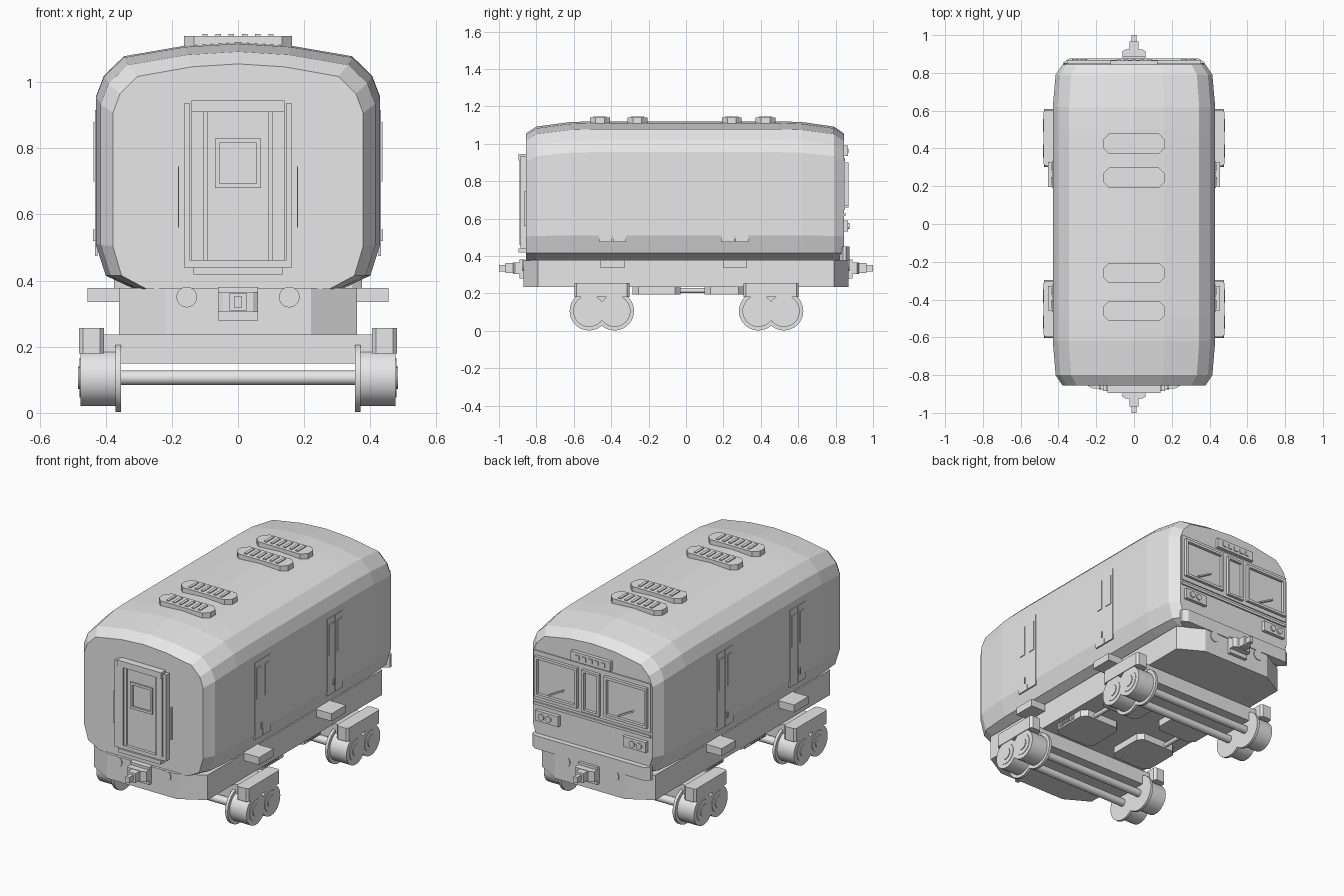
import bpy
import math
from mathutils import Matrix

cube = bpy.data.objects.get("Cube")
if cube:
    bpy.data.objects.remove(cube)

grey = bpy.data.materials.new("plain grey")
grey.use_nodes = True
grey.diffuse_color = (0.8, 0.8, 0.8, 1)
grey.node_tree.nodes["Principled BSDF"].inputs["Base Color"].default_value = (0.8, 0.8, 0.8, 1)


def mesh(name, verts, faces):
    data = bpy.data.meshes.new(name)
    data.from_pydata(verts, [], faces)
    data.materials.append(grey)
    ob = bpy.data.objects.new(name, data)
    bpy.context.collection.objects.link(ob)
    return ob


def loft(name, rings):
    """Skin matching closed rings and cap both ends."""
    n = len(rings[0])
    faces = [(r * n + i, r * n + (i + 1) % n, (r + 1) * n + (i + 1) % n, (r + 1) * n + i)
             for r in range(len(rings) - 1) for i in range(n)]
    faces += [tuple(reversed(range(n))), tuple(range((len(rings) - 1) * n, len(rings) * n))]
    return mesh(name, [v for ring in rings for v in ring], faces)


def slab(name, x, y, z, cx=0, cy=0):
    """Box from (min, max) ranges, with optional cut corners in plan."""
    (a, b), (c, d) = x, y
    plan = [(a, c), (b, c), (b, d), (a, d)]
    if cx:
        plan = [(a + cx, c), (b - cx, c), (b, c + cy), (b, d - cy),
                (b - cx, d), (a + cx, d), (a, d - cy), (a, c + cy)]
    return loft(name, [[(px, py, h) for px, py in plan] for h in z])


def pair(name, x, y, z, cx=0, cy=0):
    """One slab on each side of the centre line."""
    slab("left_" + name, x, y, z, cx, cy)
    slab("right_" + name, (-x[1], -x[0]), y, z, cx, cy)


def rod(name, radius, start, end, axis="x", at=(0, 0), sides=32):
    """Cylinder along x (at = y, z) or along y (at = x, z)."""
    rings = []
    for t in (start, end):
        ring = []
        for i in range(sides):
            a = math.tau * i / sides
            u, v = at[0] + radius * math.cos(a), at[1] + radius * math.sin(a)
            ring.append((t, u, v) if axis == "x" else (u, t, v))
        rings.append(ring if axis == "x" else ring[::-1])
    ob = loft(name, rings)
    bpy.ops.object.select_all(action="DESELECT")
    ob.select_set(True)
    bpy.context.view_layer.objects.active = ob
    bpy.ops.object.shade_smooth_by_angle(angle=math.radians(35))
    return ob


def frame(name, x, z, y, rim):
    """Four thin bars around an opening on an end wall."""
    slab(name + "_top", x, y, (z[1] - rim, z[1]))
    slab(name + "_bottom", x, y, (z[0], z[0] + rim))
    slab(name + "_side_a", (x[0], x[0] + rim), y, (z[0] + rim, z[1] - rim))
    slab(name + "_side_b", (x[1] - rim, x[1]), y, (z[0] + rim, z[1] - rim))


# Body shell, tapered toward both ends
half = [(0.315, 0.375), (0.4, 0.415), (0.43, 0.51), (0.43, 0.955),
        (0.405, 1.02), (0.345, 1.078), (0.16, 1.11), (0, 1.12)]
section = half + [(-x, z) for x, z in half[-2::-1]]
stations = [(-0.855, 0.88, 0.065), (-0.8, 0.965, 0.028), (-0.62, 1, 0.004), (-0.5, 1, 0),
            (0.5, 1, 0), (0.62, 1, 0.004), (0.79, 0.965, 0.028), (0.845, 0.88, 0.065)]
loft("body_shell", [[(x * s, y, z - drop * max(0, z - 0.45) / 0.67) for x, z in reversed(section)]
                    for y, s, drop in stations])

# Underframe with cut corners
slab("underframe", (-0.36, 0.36), (-0.87, 0.87), (0.235, 0.378), 0.14, 0.08)

# Couplers and round lamps on both ends
for end, s in (("front", -1), ("back", 1)):
    def span(a, b):
        return tuple(sorted((a * s, b * s)))
    slab(end + "_coupler_plate", (-0.06, 0.06), span(0.86, 0.89), (0.28, 0.38))
    slab(end + "_coupler_block", (-0.06, 0.06), span(0.88, 0.925), (0.305, 0.365), 0.015, 0.01)
    slab(end + "_coupler_neck", (-0.025, 0.025), span(0.92, 0.965), (0.31, 0.363))
    slab(end + "_coupler_tip", (-0.012, 0.012), span(0.96, 1), (0.318, 0.352))
    for x in (-0.155, 0.155):
        rod(end + "_lamp", 0.031, *span(0.865, 0.875), "y", (x, 0.35))

# Roof vents with slats
for y in (-0.46, -0.26, 0.245, 0.425):
    slab("roof_vent", (-0.163, 0.163), (y - 0.053, y + 0.053), (1.09, 1.14), 0.03, 0.03)
    for i in range(6):
        x = -0.1 + 0.04 * i
        slab("vent_slat", (x - 0.008, x + 0.008), (y - 0.035, y + 0.035), (1.138, 1.145))

# Gangway door on the front end
slab("door_panel", (-0.105, 0.105), (-0.868, -0.85), (0.46, 0.91))
slab("door_lintel", (-0.14, 0.14), (-0.895, -0.85), (0.91, 0.945))
pair("door_jamb", (0.105, 0.14), (-0.89, -0.85), (0.46, 0.91))
pair("door_bead", (0.092, 0.105), (-0.88, -0.85), (0.46, 0.91))
pair("door_pilaster", (0.145, 0.163), (-0.885, -0.85), (0.44, 0.935))
slab("door_sill", (-0.163, 0.163), (-0.885, -0.85), (0.44, 0.46))
slab("door_step", (-0.135, 0.135), (-0.895, -0.85), (0.418, 0.44))
frame("door_window_frame", (-0.07, 0.07), (0.68, 0.83), (-0.878, -0.866), 0.014)
pair("door_handrail", (0.178, 0.182), (-0.865, -0.852), (0.56, 0.745))

# Cab on the back end
slab("cab_bumper", (-0.375, 0.375), (0.82, 0.875), (0.375, 0.45), 0.03, 0.02)
slab("cab_belt", (-0.37, 0.37), (0.84, 0.853), (0.615, 0.63))
slab("cab_window_panel", (-0.37, 0.37), (0.84, 0.851), (0.645, 0.925))
for side, x in (("right", (-0.355, -0.085)), ("left", (0.085, 0.355))):
    frame(side + "_windscreen_frame", x, (0.67, 0.9), (0.85, 0.868), 0.015)
    wiper = slab(side + "_wiper", (-0.05, 0.05), (0.85, 0.868), (-0.004, 0.004))
    wiper.matrix_world = Matrix.Translation((sum(x) / 2, 0, 0.72)) @ Matrix.Rotation(0.5, 4, "Y")
frame("cab_middle_window", (-0.055, 0.055), (0.66, 0.9), (0.85, 0.868), 0.013)
slab("destination_sign", (-0.125, 0.125), (0.835, 0.865), (0.935, 0.99))
for i in range(5):
    x = -0.08 + 0.04 * i
    slab("sign_segment", (x - 0.012, x + 0.012), (0.864, 0.87), (0.95, 0.975))
pair("headlight_box", (0.205, 0.35), (0.84, 0.865), (0.53, 0.59))
for x in (-0.31, -0.265, 0.265, 0.31):
    rod("headlight", 0.017, 0.86, 0.873, "y", (x, 0.56), 16)

# Side doors, each with two leaves, windows, handles and a step
for y in (-0.393, 0.262):
    for a, b in ((-0.072, -0.003), (0.003, 0.072)):
        pair("side_door_leaf", (0.425, 0.433), (y + a, y + b), (0.475, 0.915))
        pair("side_door_window", (0.43, 0.437), (y + a + 0.015, y + b - 0.015), (0.7, 0.88))
    pair("side_door_handle", (0.43, 0.439), (y - 0.02, y - 0.012), (0.52, 0.555))
    pair("side_door_step", (0.35, 0.455), (y - 0.065, y + 0.065), (0.335, 0.378))

# Bogies
for y in (-0.45, 0.455):
    slab("bogie_bolster", (-0.405, 0.405), (y - 0.1, y + 0.1), (0.15, 0.237))
    pair("bogie_side_frame", (0.405, 0.48), (y - 0.147, y + 0.147), (0.18, 0.256), 0.012, 0.012)
    for wy in (y - 0.068, y + 0.068):
        at = (wy, 0.106)
        rod("axle", 0.022, -0.37, 0.37, "x", at, 20)
        for s in (-1, 1):
            def out(a, b):
                return tuple(sorted((a * s, b * s)))
            rod("wheel_flange", 0.104, *out(0.354, 0.37), "x", at, 40)
            rod("wheel_tread", 0.085, *out(0.365, 0.476), "x", at, 40)
            rod("wheel_ring", 0.06, *out(0.47, 0.479), "x", at)
            rod("wheel_hub", 0.034, *out(0.475, 0.483), "x", at, 20)

# Underfloor equipment with grilles
for y0, y1 in ((-0.285, -0.03), (0.1, 0.31)):
    pair("equipment_box", (0.07, 0.33), (y0, y1), (0.195, 0.24), 0.03, 0.03)
    for i in range(6):
        y = y0 + 0.055 + 0.022 * i
        pair("grille_slat", (0.325, 0.336), (y - 0.005, y + 0.005), (0.203, 0.23))
for x in (-0.25, 0.25):
    rod("air_pipe", 0.013, -0.05, 0.12, "y", (x, 0.215), 12)
